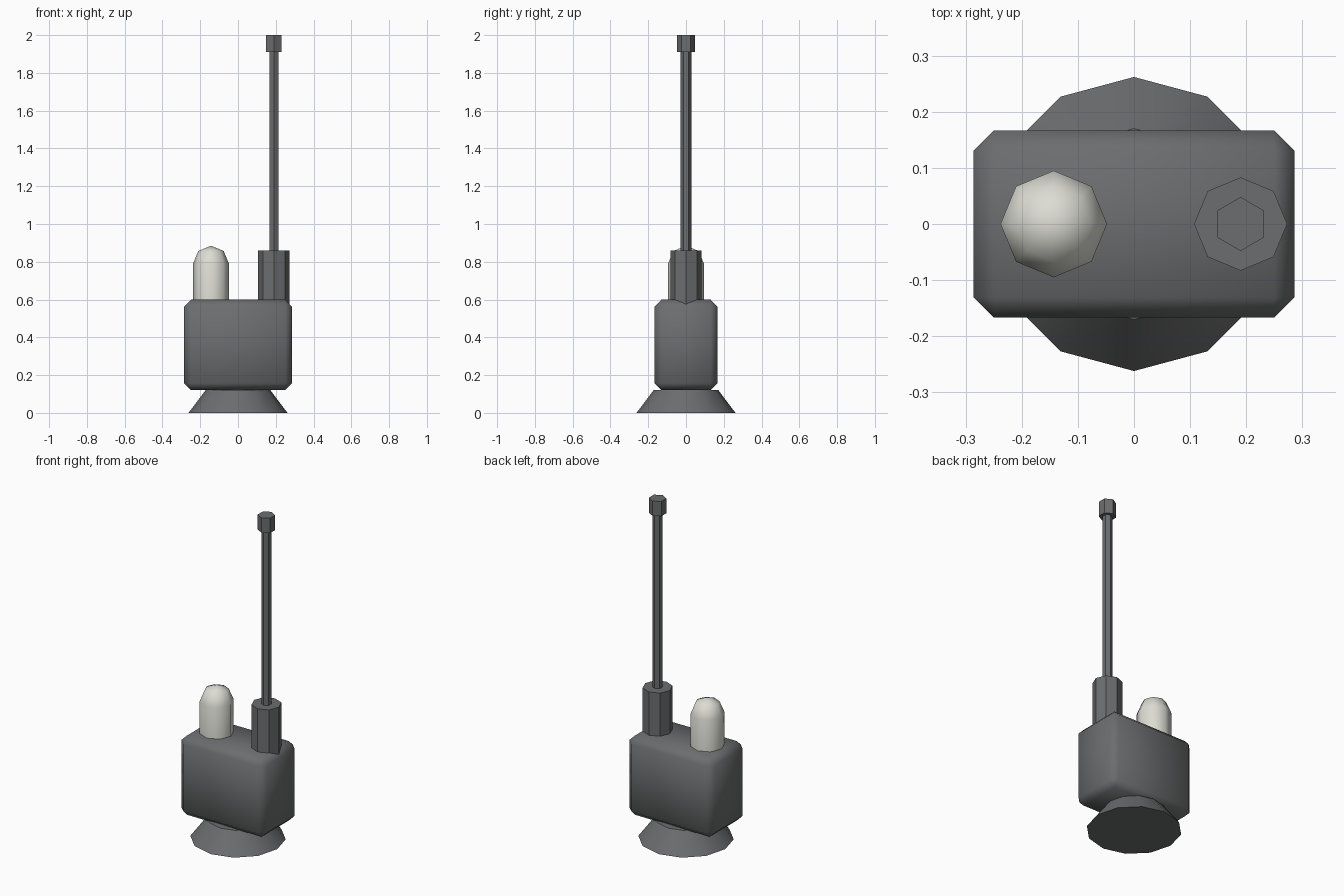
import bpy, bmesh, math

if "Cube" in bpy.data.objects:
    bpy.data.objects.remove(bpy.data.objects["Cube"])


def material(name, rgb):
    m = bpy.data.materials.new(name)
    m.diffuse_color = (*rgb, 1)
    m.use_nodes = True
    m.node_tree.nodes["Principled BSDF"].inputs["Base Color"].default_value = m.diffuse_color
    return m


GREY = material("dark grey", (0.15, 0.153, 0.157))
CREAM = material("warm white", (0.72, 0.72, 0.66))


def finish(name, bm, mat, angle):
    bmesh.ops.recalc_face_normals(bm, faces=bm.faces)
    me = bpy.data.meshes.new(name)
    bm.to_mesh(me)
    bm.free()
    me.materials.append(mat)
    ob = bpy.data.objects.new(name, me)
    bpy.context.collection.objects.link(ob)
    bpy.ops.object.select_all(action='DESELECT')
    ob.select_set(True)
    bpy.context.view_layer.objects.active = ob
    bpy.ops.object.shade_smooth_by_angle(angle=math.radians(angle))
    return ob


def turned(name, profile, sides, x, mat, start=0.0, angle=30):
    """Lathe a (radius, z) profile around a vertical axis at x; radius 0 makes a pole."""
    bm = bmesh.new()
    rings = []
    for r, z in profile:
        if r == 0:
            rings.append([bm.verts.new((x, 0, z))] * sides)
        else:
            rings.append([bm.verts.new((x + r * math.cos(start + math.tau * i / sides),
                                        r * math.sin(start + math.tau * i / sides), z))
                          for i in range(sides)])
    for a, b in zip(rings, rings[1:]):
        for i in range(sides):
            j = (i + 1) % sides
            quad = list(dict.fromkeys((a[i], a[j], b[j], b[i])))
            bm.faces.new(quad)
    for ring, (r, _) in ((rings[0], profile[0]), (rings[-1], profile[-1])):
        if r:
            bm.faces.new(ring)
    return finish(name, bm, mat, angle)


# Flared foot
turned("foot", [(0.262, 0), (0.17, 0.122)], 12, 0, GREY, angle=35)

# Chamfered, soft-shaded housing
bm = bmesh.new()
bmesh.ops.create_cube(bm, size=1)
for v in bm.verts:
    v.co = (v.co.x * 0.572, v.co.y * 0.334, 0.36 + v.co.z * 0.478)
bmesh.ops.bevel(bm, geom=bm.edges[:], offset=0.036, segments=1, affect='EDGES')
finish("housing", bm, GREY, 60)

# Domed lamp
R, Z = 0.095, 0.79
dome = [(R * math.cos(math.radians(a)), Z + R * math.sin(math.radians(a))) for a in (0, 45)]
turned("lamp", [(R, 0.56)] + dome + [(0, Z + R)], 8, -0.143, CREAM, angle=60)

# Aerial: socket, rod and tip
turned("aerial_socket", [(0.083, 0.56), (0.083, 0.86)], 8, 0.19, GREY)
turned("aerial_rod", [(0.028, 0.84), (0.028, 1.93)], 6, 0.19, GREY, math.pi / 2)
turned("aerial_tip", [(0.048, 1.91), (0.048, 2.0)], 6, 0.19, GREY, math.pi / 2)
